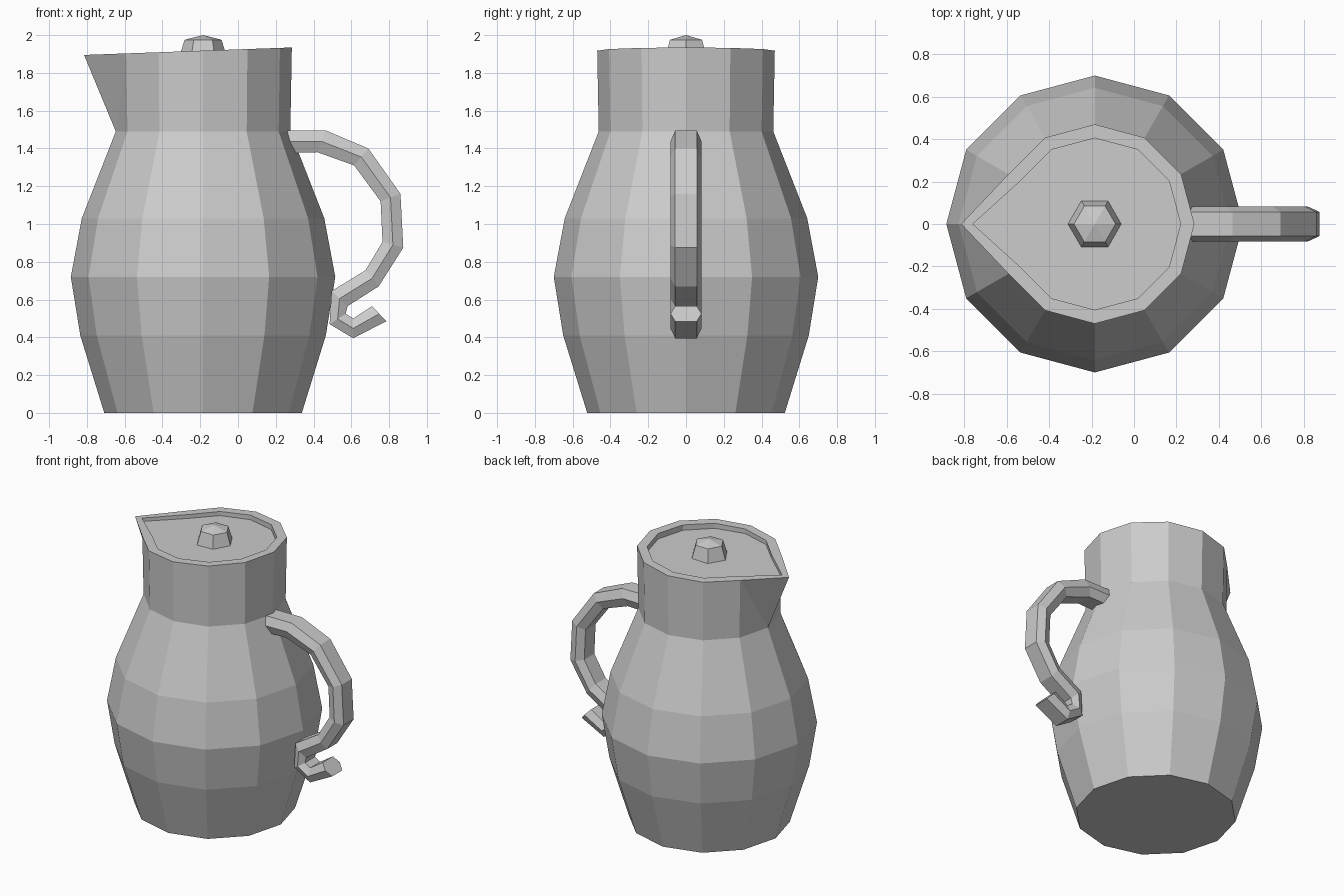
import bpy
from math import cos, sin, tau

if "Cube" in bpy.data.objects:
    bpy.data.objects.remove(bpy.data.objects["Cube"])

CX = -0.185   # axis of the vessel
N = 12


def ring(r, z, n=N, spout=None):
    """Ring around the vessel axis; z is a height or a function of x."""
    pts = []
    for i in range(n):
        x, y = CX + r * cos(tau * i / n), r * sin(tau * i / n)
        if spout is not None and i == n // 2:
            x, y = spout, 0.0
        pts.append((x, y, z(x) if callable(z) else z))
    return pts


def loft(name, rings, split=None):
    """Skin rings of equal size, cap both ends; split = ring index of the spout."""
    n = len(rings[0])
    verts = [p for r in rings for p in r]
    faces = [list(range(n))[::-1], [(len(rings) - 1) * n + i for i in range(n)]]
    for k in range(len(rings) - 1):
        for i in range(n):
            j = (i + 1) % n
            a, b, c, d = k * n + i, k * n + j, (k + 1) * n + j, (k + 1) * n + i
            if k == split and i == n // 2 - 1:
                faces += [(a, b, d), (b, c, d)]
            elif k == split and i == n // 2:
                faces += [(a, b, c), (a, c, d)]
            else:
                faces.append((a, b, c, d))
    me = bpy.data.meshes.new(name)
    me.from_pydata(verts, [], faces)
    me.update()
    ob = bpy.data.objects.new(name, me)
    bpy.context.collection.objects.link(ob)
    return ob


# Pitcher body with pulled-out spout, sloping rim and recessed lid
def rim(x):
    return 1.895 + (x + 0.815) * 0.036


def lid(x):
    return 1.872 + (x + 0.815) * 0.02


profile = [(0.523, 0), (0.65, 0.41), (0.70, 0.72), (0.642, 1.03), (0.462, 1.49)]
rings = [ring(r, z) for r, z in profile]
rings += [ring(0.47, rim, spout=-0.815),
          ring(0.405, rim, spout=-0.76),
          ring(0.405, lid, spout=-0.76)]
loft("pitcher_body", rings, split=4)

# Six-sided lid knob with a shallow point
loft("lid_knob", [ring(0.13, 1.87, 6), ring(0.098, 1.975, 6), ring(0.001, 2.0, 6)])

# Handle: hexagonal section swept between outer and inner (x, z) outlines
stations = [((0.22, 1.495), (0.24, 1.375)), ((0.465, 1.495), (0.42, 1.38)),
            ((0.69, 1.40), (0.615, 1.31)), ((0.86, 1.16), (0.755, 1.12)),
            ((0.875, 0.875), (0.765, 0.905)), ((0.745, 0.67), (0.675, 0.755)),
            ((0.58, 0.565), (0.495, 0.645)), ((0.57, 0.525), (0.485, 0.47)),
            ((0.61, 0.5), (0.61, 0.395)), ((0.71, 0.565), (0.785, 0.485))]
sections = []
for (ox, oz), (ix, iz) in stations:
    mx, mz = (ox + ix) / 2, (oz + iz) / 2
    sections.append([(ox, -0.057, oz), (ox, 0.057, oz), (mx, 0.082, mz),
                     (ix, 0.057, iz), (ix, -0.057, iz), (mx, -0.082, mz)])
loft("handle", [s[::-1] for s in sections])

# Consistent outward normals
import bmesh
for ob in bpy.context.collection.objects:
    bm = bmesh.new()
    bm.from_mesh(ob.data)
    bmesh.ops.recalc_face_normals(bm, faces=bm.faces)
    bm.to_mesh(ob.data)
    bm.free()
